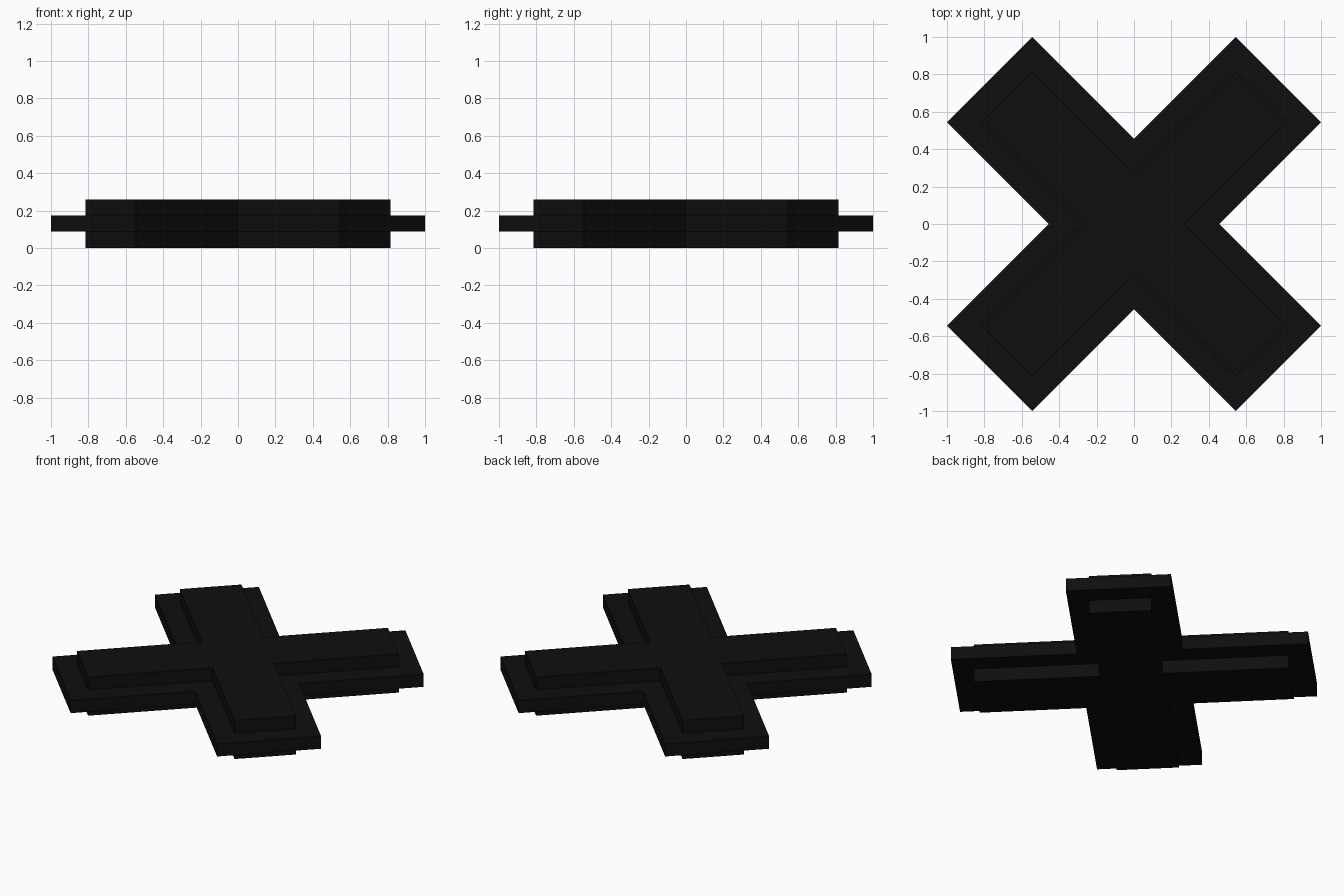
import bpy, bmesh, math
from mathutils import Vector, Matrix

if "Cube" in bpy.data.objects:
    bpy.data.objects.remove(bpy.data.objects["Cube"])

HALF_LEN, HALF_WID = 1.0925, 0.3217   # arm size of the wide middle plate
BORDER = 0.131                        # step from plate edge to raised cross
Z_LOW, Z_HIGH, TOP = 0.088, 0.173, 0.26

black = bpy.data.materials.new("near_black")
black.diffuse_color = (0.0045, 0.0045, 0.0045, 1)
black.use_nodes = True
black.node_tree.nodes["Principled BSDF"].inputs["Base Color"].default_value = black.diffuse_color


def cross_outline(length, width):
    """Corners of a plus shape, turned 45 degrees into an X."""
    pts = []
    for i in range(4):
        turn = Matrix.Rotation(math.pi / 4 + i * math.pi / 2, 3, 'Z')
        for p in ((length, -width), (length, width), (width, width)):
            pts.append(turn @ Vector((*p, 0)))
    return pts


bm = bmesh.new()

# wide middle plate
outline = cross_outline(HALF_LEN, HALF_WID)
low = [bm.verts.new(p + Vector((0, 0, Z_LOW))) for p in outline]
high = [bm.verts.new(p + Vector((0, 0, Z_HIGH))) for p in outline]
bottom = bm.faces.new(low[::-1])
top = bm.faces.new(high)
n = len(outline)
for i in range(n):
    j = (i + 1) % n
    bm.faces.new((low[i], low[j], high[j], high[i]))
bm.normal_update()

# narrower raised crosses above and below
for face, z in ((top, TOP), (bottom, 0.0)):
    bmesh.ops.inset_region(bm, faces=[face], thickness=BORDER, use_even_offset=True)
    raised = bmesh.ops.extrude_discrete_faces(bm, faces=[face])["faces"][0]
    for v in raised.verts:
        v.co.z = z

bmesh.ops.recalc_face_normals(bm, faces=bm.faces[:])
mesh = bpy.data.meshes.new("stepped_cross")
bm.to_mesh(mesh)
bm.free()
mesh.materials.append(black)
bpy.context.collection.objects.link(bpy.data.objects.new("stepped_cross", mesh))
